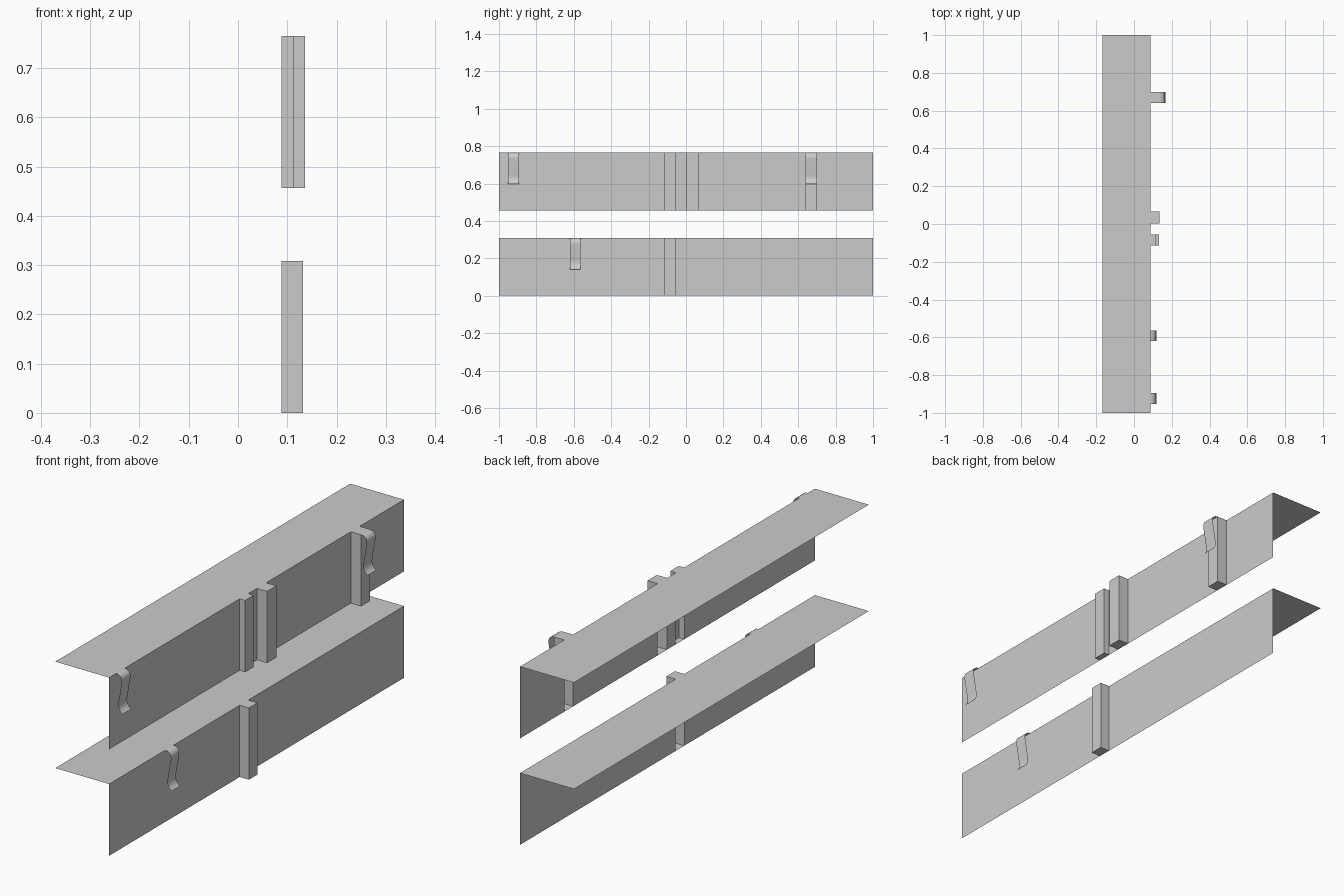
import bpy, bmesh

cube = bpy.data.objects.get("Cube")
if cube:
    bpy.data.objects.remove(cube, do_unlink=True)

# One plain grey for everything
grey = bpy.data.materials.new("plain_grey")
grey.use_nodes = True
colour = (0.6, 0.6, 0.6, 1)
grey.diffuse_color = colour
grey.node_tree.nodes["Principled BSDF"].inputs["Base Color"].default_value = colour

BACK, WALL, HALF, HEIGHT = -0.168, 0.088, 1.0, 0.308


def finish(bm, name):
    mesh = bpy.data.meshes.new(name)
    bm.to_mesh(mesh)
    bm.free()
    mesh.materials.append(grey)
    obj = bpy.data.objects.new(name, mesh)
    bpy.context.collection.objects.link(obj)
    return obj


def ledge(name, z, columns):
    """Thin L-shaped sheet whose upright face steps out around hollow columns.
    columns: (y start, y end, x of outer face), sorted by y."""
    bm = bmesh.new()
    path = [(WALL, -HALF)]
    for y0, y1, x in columns:
        path += [(WALL, y0), (x, y0), (x, y1), (WALL, y1)]
    path.append((WALL, HALF))
    low = [bm.verts.new((x, y, z)) for x, y in path]
    high = [bm.verts.new((x, y, z + HEIGHT)) for x, y in path]
    # Upright face
    for i in range(len(path) - 1):
        bm.faces.new((low[i], low[i + 1], high[i + 1], high[i]))
    # Column undersides
    for c in range(len(columns)):
        bm.faces.new(low[4 * c + 1:4 * c + 5][::-1])
    # Flat top
    corners = [bm.verts.new((BACK, y, z + HEIGHT)) for y in (HALF, -HALF)]
    bm.faces.new(high + corners)
    return finish(bm, name)


def hook(name, x, y0, y1, z):
    """Thin curved strip: rolls over the top, leans in, flares out at the tip."""
    profile = [(0, 0), (0.012, -0.002), (0.022, -0.009), (0.027, -0.02),
               (0.027, -0.032), (0.012, -0.12), (0.011, -0.135),
               (0.014, -0.148), (0.021, -0.159), (0.031, -0.167)]
    bm = bmesh.new()
    rows = [[bm.verts.new((x + dx, y, z + dz)) for y in (y0, y1)] for dx, dz in profile]
    for a, b in zip(rows, rows[1:]):
        bm.faces.new((a[0], b[0], b[1], a[1])).smooth = True
    return finish(bm, name)


# Lower and upper ledges
UPPER = 0.457
ledge("lower_ledge", 0, [(-0.114, -0.056, 0.132)])
ledge("upper_ledge", UPPER, [(-0.114, -0.056, 0.114),
                             (0.003, 0.066, 0.136),
                             (0.64, 0.70, 0.136)])

# Hooks
hook("lower_hook", WALL, -0.62, -0.563, HEIGHT)
hook("upper_front_hook", WALL, -0.953, -0.894, UPPER + HEIGHT)
hook("upper_column_hook", 0.136, 0.64, 0.70, UPPER + HEIGHT)
